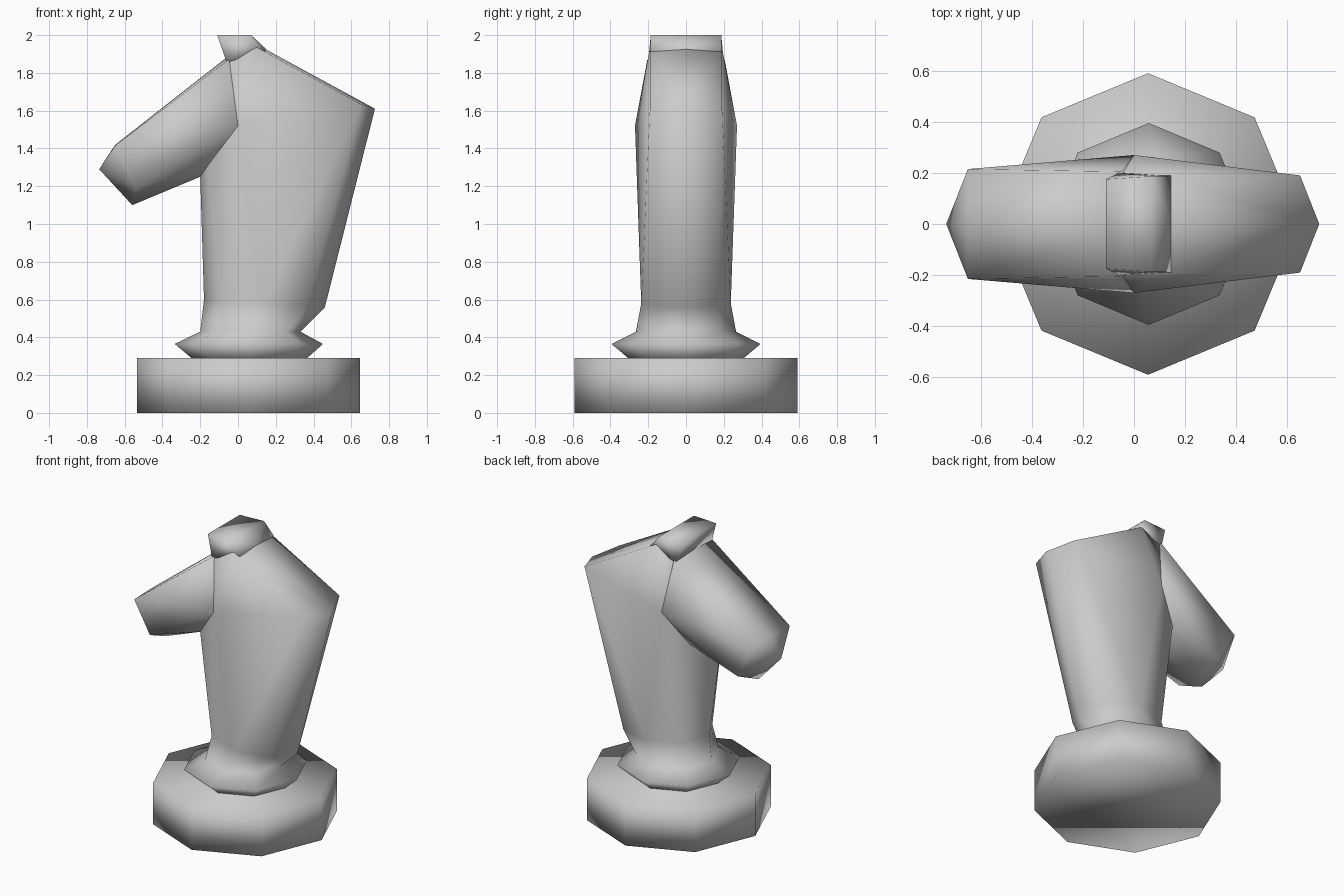
import bpy, bmesh, math

old = bpy.data.objects.get("Cube")
if old:
    bpy.data.objects.remove(old, do_unlink=True)

grey = bpy.data.materials.new("plain_grey")
grey.use_nodes = True
COLOUR = (0.6, 0.6, 0.6, 1)
grey.diffuse_color = COLOUR
grey.node_tree.nodes["Principled BSDF"].inputs["Base Color"].default_value = COLOUR


def finish(name, bm):
    bmesh.ops.recalc_face_normals(bm, faces=bm.faces)
    for face in bm.faces:
        face.smooth = True
    mesh = bpy.data.meshes.new(name)
    bm.to_mesh(mesh)
    bm.free()
    mesh.materials.append(grey)
    obj = bpy.data.objects.new(name, mesh)
    bpy.context.collection.objects.link(obj)
    return obj


def ring(bm, front, back, half_width, z, tilt=0):
    """Eight-sided ring with corners on the axes."""
    mid, rx = (front + back) / 2, (back - front) / 2
    corners = [(math.cos(i * math.pi / 4), math.sin(i * math.pi / 4)) for i in range(8)]
    return [bm.verts.new((mid + rx * c, half_width * s, z + tilt * c)) for c, s in corners]


def bridge(bm, low, high):
    for i in range(8):
        j = (i + 1) % 8
        bm.faces.new((low[i], low[j], high[j], high[i]))


def mirrored(bm, points):
    """Add points and their copies across the y plane."""
    verts = []
    for x, y, z in points:
        for side in ((1, -1) if y else (1,)):
            verts.append(bm.verts.new((x, y * side, z)))
    return verts


def hull(name, points):
    bm = bmesh.new()
    bmesh.ops.convex_hull(bm, input=mirrored(bm, points))
    return finish(name, bm)


# Octagonal foot
bm = bmesh.new()
bottom = ring(bm, -0.535, 0.645, 0.59, 0)
top = ring(bm, -0.535, 0.645, 0.59, 0.29)
bridge(bm, bottom, top)
bm.faces.new(bottom[::-1])
bm.faces.new(top)
finish("foot", bm)

# Collar and neck: lofted rings, then a hull up to the mane
bm = bmesh.new()
rings = [ring(bm, *r) for r in (
    (-0.24, 0.36, 0.30, 0.285),
    (-0.335, 0.45, 0.395, 0.365),
    (-0.20, 0.33, 0.265, 0.43),
    (-0.18, 0.46, 0.237, 0.58, -0.02))]
for low, high in zip(rings, rings[1:]):
    bridge(bm, low, high)
seam = set(rings[-1])
upper = mirrored(bm, [
    (0.725, 0, 1.61), (0.65, 0.19, 1.635), (0, 0.27, 1.52),
    (-0.2, 0, 1.25), (-0.16, 0.19, 1.32),
    (0.1, 0.19, 1.935), (0.1, 0, 1.95), (-0.05, 0.195, 1.87)])
bmesh.ops.convex_hull(bm, input=rings[-1] + upper)
caps = [f for f in bm.faces if set(f.verts) <= seam]
bmesh.ops.delete(bm, geom=caps, context='FACES')
finish("collar_and_neck", bm)

# Muzzle
hull("muzzle", [
    (-0.65, 0.215, 1.415), (-0.65, 0, 1.42), (-0.735, 0, 1.29),
    (-0.56, 0, 1.10), (-0.54, 0.2, 1.19),
    (-0.05, 0.205, 1.87), (-0.05, 0, 1.89), (0, 0.27, 1.52),
    (-0.2, 0, 1.25), (-0.16, 0.19, 1.31), (0.1, 0, 1.5)])

# Crest on top of the head
hull("crest", [
    (-0.11, 0.175, 2), (-0.09, 0, 2), (0.07, 0.187, 2), (0.07, 0, 2),
    (0.145, 0.189, 1.915), (0.145, 0, 1.93), (-0.06, 0.2, 1.855), (-0.05, 0, 1.86)])
